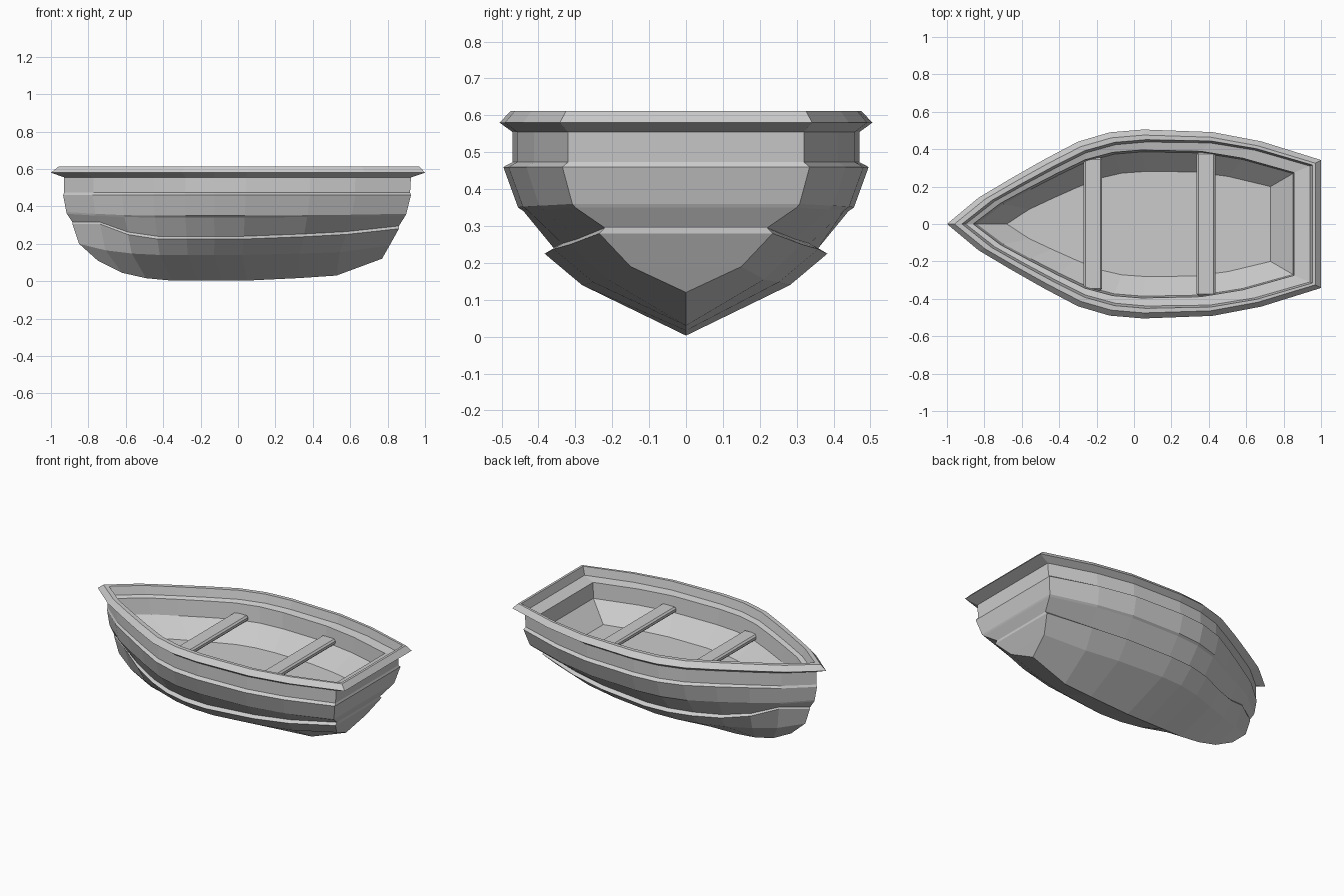
import bpy, bmesh

if "Cube" in bpy.data.objects:
    bpy.data.objects.remove(bpy.data.objects["Cube"])

# Plan outline of the rail: fraction of length from the bow, relative half-width
T = [0, .085, .17, .26, .35, .435, .525, .71, .84, 1]
H = [0, .28, .48, .683, .871, .97, 1, .97, .871, .673]

# Hull rows, keel -> rail -> inside floor:
# bow x, stern x, max half-width, stern half-width, (z bow, z second, z middle, z near stern, z stern)
ROWS = [
    (-.75, .77, 0, 0, (.11, .045, .003, .03, .12)),          # keel
    (-.85, .81, .285, .15, (.20, .165, .14, .155, .19)),     # chine
    (-.885, .86, .385, .235, (.305, .305, .225, .25, .28)),  # lower strake lip
    (-.885, .86, .36, .22, (.315, .315, .24, .265, .295)),
    (-.915, .895, .44, .30, (.36, .35, .34, .345, .35)),
    (-.918, .90, .455, .308, (.37, .36, .35, .355, .36)),
    (-.935, .925, .495, .335, (.46,) * 5),                   # upper strake lip
    (-.93, .92, .47, .32, (.473,) * 5),
    (-.93, .925, .47, .32, (.555,) * 5),
    (-1, 1, .505, .342, (.58,) * 5),                         # rail edge
    (-.96, .97, .475, .325, (.612,) * 5),
    (-.92, .955, .45, .315, (.612,) * 5),
    (-.90, .94, .437, .31, (.56,) * 5),                      # inner ledge
    (-.86, .855, .395, .275, (.55,) * 5),
    (-.84, .85, .385, .27, (.45,) * 5),
    (-.68, .73, .28, .20, (.34,) * 5),                       # floor
]


def row_z(zs, i):
    bow, second, mid, near, stern = zs
    if i == 0:
        return bow
    if i == 1:
        return second
    if i == 2:
        return mid + (second - mid) * .3
    if i == 7:
        return (mid + near) / 2
    return {8: near, 9: stern}.get(i, mid)


def make_row(bm, xb, xs, w, ws, zs):
    ratio = ws / (w * H[-1]) if w else 1
    side = []
    for i, (t, h) in enumerate(zip(T, H)):
        k = 1 + (ratio - 1) * max(0, (t - .5) / .5)
        side.append((xb + (xs - xb) * t, h * w * k, row_z(zs, i)))
    loop = side + [(x, -y, z) for x, y, z in reversed(side[1:])]
    return [bm.verts.new(p) for p in loop]


# Hull: closed loops bridged into one shell, transom included
bm = bmesh.new()
loops = [make_row(bm, *r) for r in ROWS]
n = len(loops[0])
for a, b in zip(loops, loops[1:]):
    for i in range(n):
        j = (i + 1) % n
        bm.faces.new((a[i], a[j], b[j], b[i]))
bm.faces.new(loops[-1])
bmesh.ops.remove_doubles(bm, verts=bm.verts, dist=.0005)
bmesh.ops.recalc_face_normals(bm, faces=bm.faces)
mesh = bpy.data.meshes.new("hull")
bm.to_mesh(mesh)
bm.free()
bpy.context.collection.objects.link(bpy.data.objects.new("hull", mesh))

# Two cross seats
for name, x, half in (("front_seat", -.22, .355), ("rear_seat", .385, .385)):
    bpy.ops.mesh.primitive_cube_add(size=1, location=(x, 0, .472))
    seat = bpy.context.object
    seat.name = name
    seat.scale = (.10, half * 2, .036)
    bpy.ops.object.transform_apply(location=False, rotation=False, scale=True)
    bev = seat.modifiers.new("edge", "BEVEL")
    bev.width = .01
    bev.segments = 1
